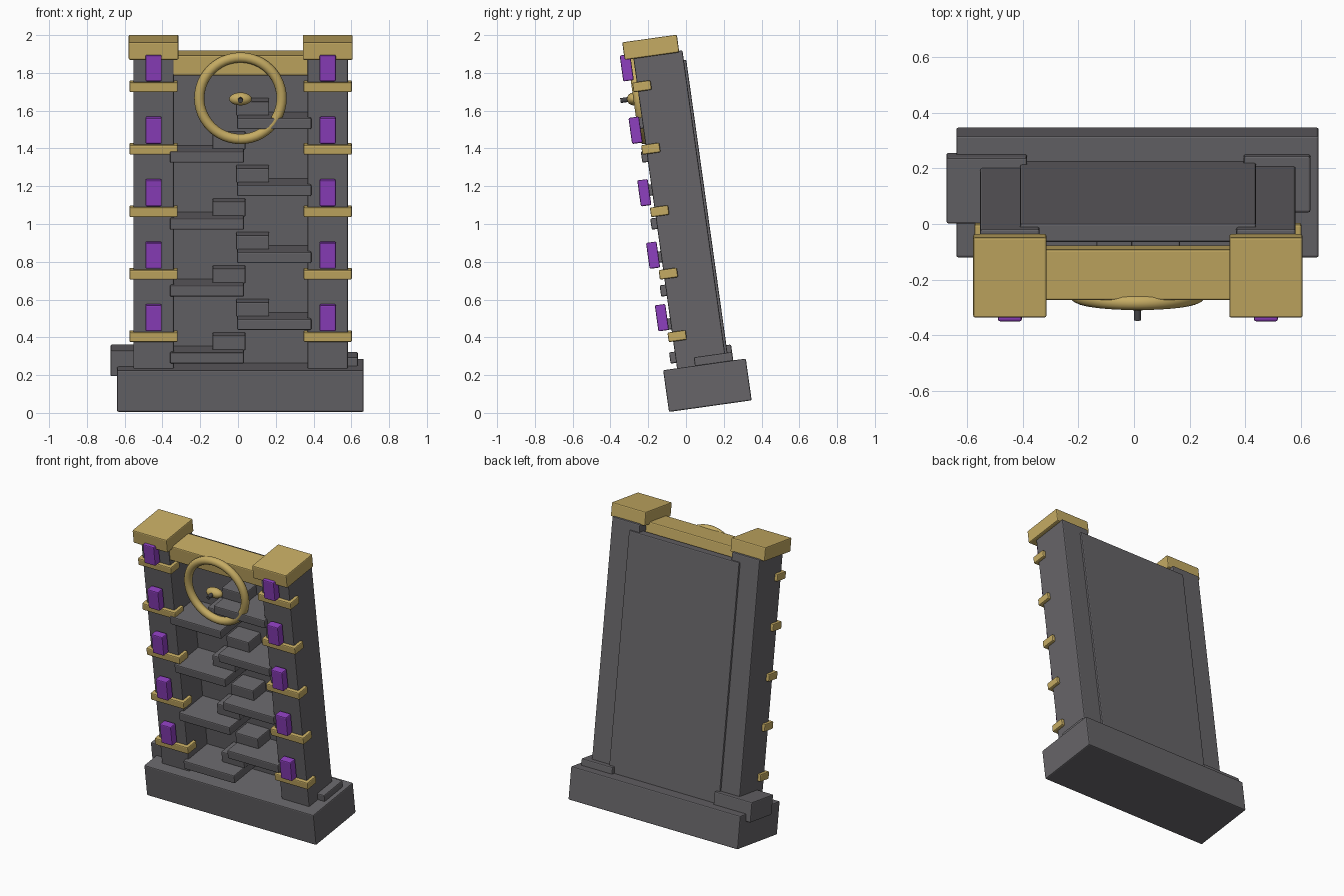
import bpy, math
from mathutils import Matrix

if "Cube" in bpy.data.objects:
    bpy.data.objects.remove(bpy.data.objects["Cube"])


def material(name, rgb):
    m = bpy.data.materials.new(name)
    m.diffuse_color = (*rgb, 1)
    m.use_nodes = True
    m.node_tree.nodes["Principled BSDF"].inputs["Base Color"].default_value = m.diffuse_color
    return m


STONE = material("grey stone", (0.135, 0.13, 0.14))
GOLD = material("gold", (0.56, 0.41, 0.125))
PURPLE = material("purple crystal", (0.27, 0.05, 0.52))
DARK = material("dark metal", (0.06, 0.06, 0.065))

# The whole tower leans forward by eight degrees
LEAN = Matrix.Translation((0, -0.09, 0.005)) @ Matrix.Rotation(math.radians(8), 4, 'X')


def place(name, mat, local):
    ob = bpy.context.object
    ob.name = name
    ob.data.materials.append(mat)
    ob.matrix_world = LEAN @ local
    return ob


def block(name, mat, x, y, z, bevel=0.007):
    """Bevelled box from (min, max) ranges in the leaning frame."""
    bpy.ops.mesh.primitive_cube_add(size=1)
    ob = bpy.context.object
    ob.data.transform(Matrix.Diagonal((x[1] - x[0], y[1] - y[0], z[1] - z[0], 1)))
    mod = ob.modifiers.new("soft edges", 'BEVEL')
    mod.width = bevel
    mod.segments = 2
    centre = [(a + b) / 2 for a, b in (x, y, z)]
    return place(name, mat, Matrix.Translation(centre))


# Plinth and the loose stones on it
block("base", STONE, (-0.64, 0.665), (0, 0.442), (0, 0.223))
block("left_base_stone", STONE, (-0.675, -0.385), (0.135, 0.375), (0.172, 0.308))
block("right_base_stone", STONE, (0.395, 0.635), (0.17, 0.375), (0.2, 0.268))

# Back wall and crossbeam
block("back_wall", STONE, (-0.41, 0.44), (0.283, 0.35), (0.2, 1.834))
block("crossbeam", GOLD, (-0.36, 0.39), (0.08, 0.265), (1.787, 1.895))

# Pillars with caps, bands and crystals
for side, cx in (("left", -0.447), ("right", 0.475)):
    block(side + "_pillar", STONE, (cx - 0.107, cx + 0.107), (0.074, 0.337), (0.2, 1.886))
    block(side + "_cap", GOLD, (cx - 0.132, cx + 0.132), (0.027, 0.319), (1.878, 1.972))
    for i in range(5):
        z = 0.334 * i
        block(f"{side}_band_{i}", GOLD, (cx - 0.128, cx + 0.128),
              (0.05, 0.147), (0.366 + z, 0.417 + z))
        block(f"{side}_crystal_{i}", PURPLE, (cx - 0.043, cx + 0.043),
              (0.004, 0.06), (0.43 + z, 0.569 + z))

# Alternating shelves, each carrying a small step
for i in range(8):
    z = 0.252 + 0.179 * i
    shelf_x, step_x = (((-0.36, 0.032), (-0.135, 0.04)) if i % 2 == 0
                       else ((-0.005, 0.388), (-0.01, 0.165)))
    block(f"shelf_{i}", STONE, shelf_x, (0.044, 0.29), (z, z + 0.06))
    block(f"step_{i}", STONE, step_x, (0.15, 0.29), (z + 0.055, z + 0.134))

# Wheel ring, hub and stem
upright = Matrix.Rotation(math.radians(90), 4, 'X')
bpy.ops.mesh.primitive_torus_add(major_radius=0.218, minor_radius=0.027,
                                 major_segments=48, minor_segments=14)
bpy.ops.object.shade_smooth()
place("wheel_ring", GOLD, Matrix.Translation((0.013, 0.07, 1.667)) @ upright)

bpy.ops.mesh.primitive_uv_sphere_add(segments=24, ring_count=12, radius=1)
bpy.context.object.data.transform(Matrix.Diagonal((0.06, 0.035, 0.034, 1)))
bpy.ops.object.shade_smooth()
place("wheel_hub", GOLD, Matrix.Translation((0.013, 0.045, 1.667)))

bpy.ops.mesh.primitive_cylinder_add(vertices=16, radius=0.013, depth=0.07)
bpy.ops.object.shade_smooth_by_angle()
place("wheel_stem", DARK, Matrix.Translation((0.013, 0.01, 1.668)) @ upright)
